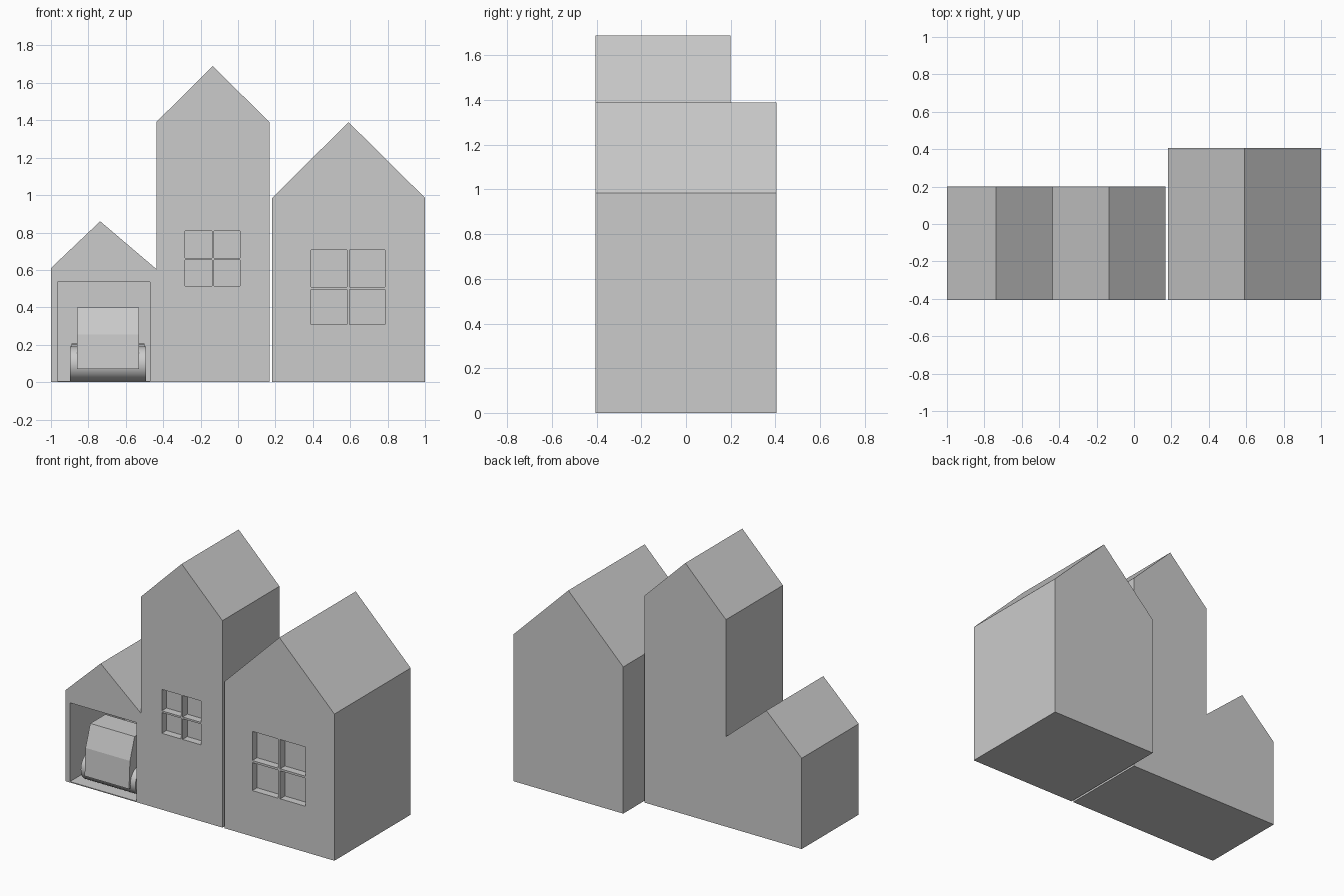
import bpy, bmesh, math
from mathutils import Matrix, Vector

if "Cube" in bpy.data.objects:
    bpy.data.objects.remove(bpy.data.objects["Cube"])

FRONT, BACK = -0.405, 0.2


def finish(name, bm):
    bmesh.ops.recalc_face_normals(bm, faces=bm.faces)
    mesh = bpy.data.meshes.new(name)
    bm.to_mesh(mesh)
    bm.free()
    obj = bpy.data.objects.new(name, mesh)
    bpy.context.collection.objects.link(obj)
    return obj


def prism(name, points, place, move):
    """Extrude a 2D profile; place maps (u, v) to 3D."""
    bm = bmesh.new()
    face = bm.faces.new([bm.verts.new(place(u, v)) for u, v in points])
    new = bmesh.ops.extrude_face_region(bm, geom=[face])["geom"]
    verts = [g for g in new if isinstance(g, bmesh.types.BMVert)]
    bmesh.ops.translate(bm, verts=verts, vec=move)
    return finish(name, bm)


def house(name, profile, back):
    return prism(name, profile, lambda x, z: (x, FRONT, z), (0, back - FRONT, 0))


def carve(obj, boxes):
    """Cut recesses (x0, x1, z0, z1, depth) into the front wall."""
    bm = bmesh.new()
    for x0, x1, z0, z1, depth in boxes:
        lo = Vector((x0, FRONT - 0.1, z0))
        hi = Vector((x1, FRONT + depth, z1))
        size = hi - lo
        bmesh.ops.create_cube(bm, size=1, matrix=Matrix.Translation((lo + hi) / 2)
                              @ Matrix.Diagonal((*size, 1)))
    cutter = finish("recess_cutter", bm)
    cutter.hide_render = True
    mod = obj.modifiers.new("recesses", 'BOOLEAN')
    mod.operation, mod.solver, mod.object = 'DIFFERENCE', 'EXACT', cutter
    bpy.context.view_layer.objects.active = obj
    bpy.ops.object.modifier_apply(modifier=mod.name)
    bpy.data.objects.remove(cutter, do_unlink=True)


def panes(xs, zs, depth=0.05):
    """Four window panes separated by a cross of glazing bars."""
    return [(x0, x1, z0, z1, depth) for x0, x1 in xs for z0, z1 in zs]


# Garage and tower share one body
tower = house("tower_with_garage", [
    (-1, 0), (0.168, 0), (0.168, 1.39), (-0.135, 1.69), (-0.437, 1.39),
    (-0.437, 0.605), (-0.737, 0.86), (-1, 0.61)], BACK)
carve(tower, panes([(-0.283, -0.139), (-0.128, 0.01)], [(0.513, 0.652), (0.664, 0.808)])
      + [(-0.965, -0.47, 0.006, 0.535, 0.58)])

# Wide house on the right
wide = house("wide_house", [
    (0.183, 0), (1, 0), (1, 0.985), (0.591, 1.39), (0.183, 0.985)], 0.405)
carve(wide, panes([(0.39, 0.582), (0.597, 0.785)], [(0.308, 0.496), (0.51, 0.706)]))

# Car parked in the garage
prism("car_body", [
    (-0.40, 0.07), (-0.39, 0.255), (-0.34, 0.40), (-0.18, 0.40), (-0.06, 0.25),
    (0.12, 0.22), (0.14, 0.07)], lambda y, z: (-0.86, y, z), (0.33, 0, 0))

# Full-width wheel rollers
for name, y, r, width in (("outer_wheels", -0.295, 0.092, 0.406),
                          ("inner_wheels", 0.03, 0.1, 0.39)):
    bpy.ops.mesh.primitive_cylinder_add(vertices=32, radius=r, depth=width,
                                        location=(-0.695, y, r + 0.006),
                                        rotation=(0, math.pi / 2, 0))
    bpy.context.object.name = name
    bpy.ops.object.shade_smooth_by_angle()
